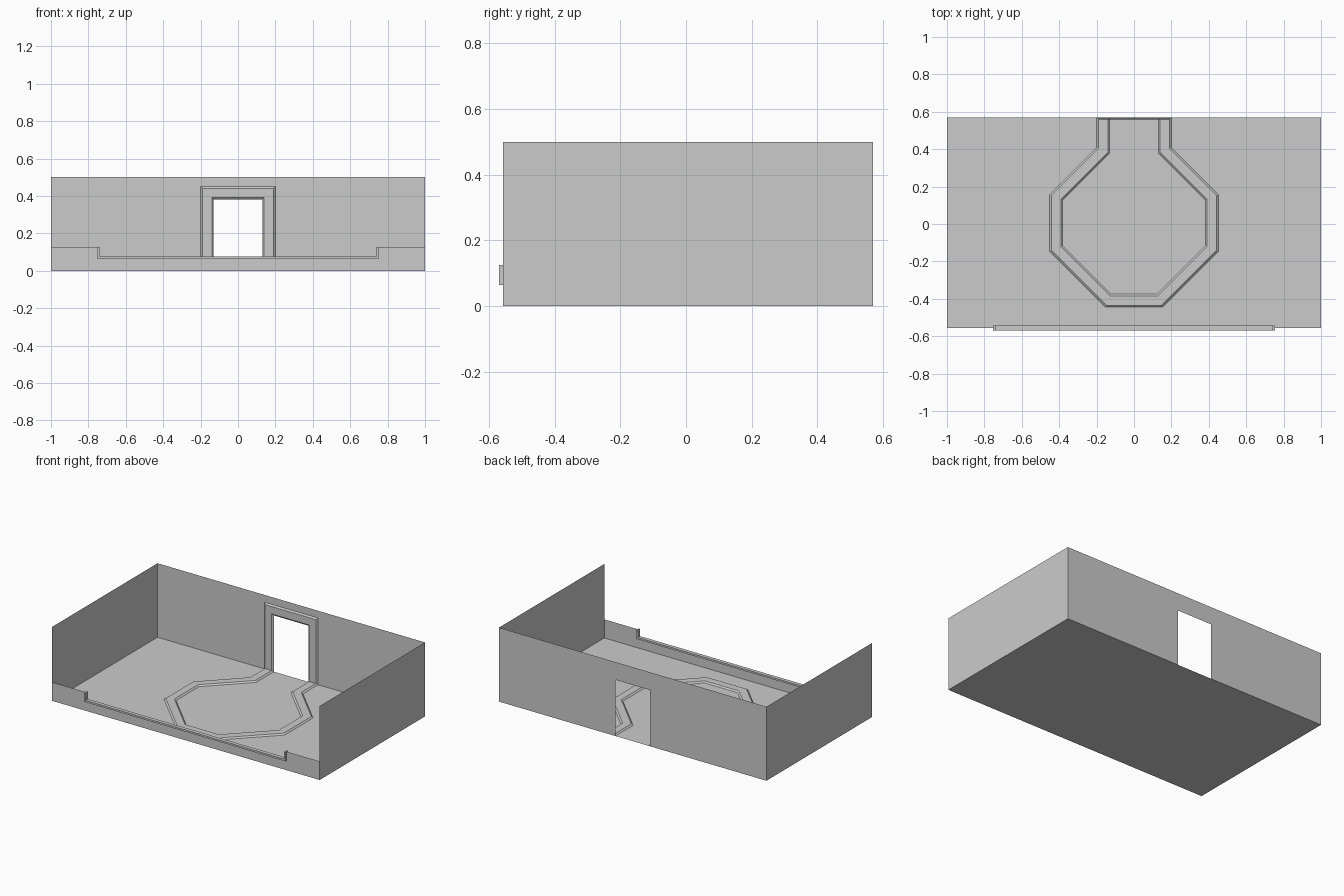
import bpy
from mathutils import Vector

if "Cube" in bpy.data.objects:
    bpy.data.objects.remove(bpy.data.objects["Cube"])

BACK, FRONT = 0.569, -0.556      # wall planes
H = 0.5                          # wall height


def add_mesh(name, verts, faces):
    mesh = bpy.data.meshes.new(name)
    mesh.from_pydata(verts, [], faces)
    mesh.update()
    ob = bpy.data.objects.new(name, mesh)
    bpy.context.collection.objects.link(ob)
    return ob


def panel(name, verts):
    return add_mesh(name, verts, [list(range(len(verts)))])


def offset_path(pts, dist, closed):
    """Mitred offset of a 2D path; positive is to the right of travel."""
    n, out = len(pts), []
    for i in range(n):
        p = Vector(pts[i])
        a = Vector(pts[i - 1]) if closed or i > 0 else None
        b = Vector(pts[(i + 1) % n]) if closed or i < n - 1 else None
        dirs = [(d2 - d1).normalized() for d1, d2 in ((a, p), (p, b)) if d1 and d2]
        normals = [Vector((d.y, -d.x)) for d in dirs]
        m = sum(normals, Vector((0, 0))).normalized()
        out.append(p + m * dist / m.dot(normals[0]))
    return out


def sweep(name, pts, profile, place, closed_path, closed_profile):
    """Sweep (offset, height) profile along a flat path, then place in 3D."""
    n, k = len(pts), len(profile)
    verts = [place(q.x, q.y, h) for d, h in profile
             for q in offset_path(pts, d, closed_path)]
    faces = []
    for j in range(k if closed_profile else k - 1):
        for i in range(n if closed_path else n - 1):
            j2, i2 = (j + 1) % k, (i + 1) % n
            faces.append((j * n + i, j2 * n + i, j2 * n + i2, j * n + i2))
    if closed_profile and not closed_path:
        faces.append([j * n for j in range(k)])
        faces.append([j * n + n - 1 for j in range(k)][::-1])
    return add_mesh(name, verts, faces)


# Floor
panel("floor", [(-1, FRONT, 0), (1, FRONT, 0), (1, BACK, 0), (-1, BACK, 0)])

# Side walls
for side, x in (("left", -1), ("right", 1)):
    panel(side + "_wall", [(x, FRONT, 0), (x, BACK, 0), (x, BACK, H), (x, FRONT, H)])

# Back wall with door opening
DX, DZ = 0.13, 0.38
panel("back_wall", [(x, BACK, z) for x, z in (
    (-1, 0), (-DX, 0), (-DX, DZ), (DX, DZ), (DX, 0), (1, 0), (1, H), (-1, H))])

# Low front wall, dropped in the middle
RX, RZ, RT = 0.747, 0.071, 0.126
rail = [(-RX, RT), (-RX, RZ), (RX, RZ), (RX, RT)]
panel("front_wall", [(x, FRONT, z) for x, z in
                     [(1, RT), (1, 0), (-1, 0), (-1, RT)] + rail])

# Square capping around the dropped part of the front wall
sweep("front_rail", rail,
      [(-0.006, -0.0125), (0.006, -0.0125), (0.006, 0.0125), (-0.006, 0.0125)],
      lambda u, v, h: (u, FRONT + h, v), False, True)


# Chamfered band: octagon on the floor that folds up around the door
def fold(u, v, h):
    if v < BACK - 1e-4:
        return (u, v, h)
    return (u, BACK - h, max(v - BACK, h))


CY = 0.006                       # octagon centre
half = [(0.137, CY - 0.416), (0.416, CY - 0.137), (0.416, CY + 0.137),
        (0.165, CY + 0.388), (0.165, BACK), (0.165, BACK + 0.416)]
band = half + [(-x, y) for x, y in reversed(half)]
sweep("floor_and_door_band", band,
      [(0.035, 0), (0.025, 0.009), (-0.025, 0.009), (-0.035, 0)],
      fold, True, False)
